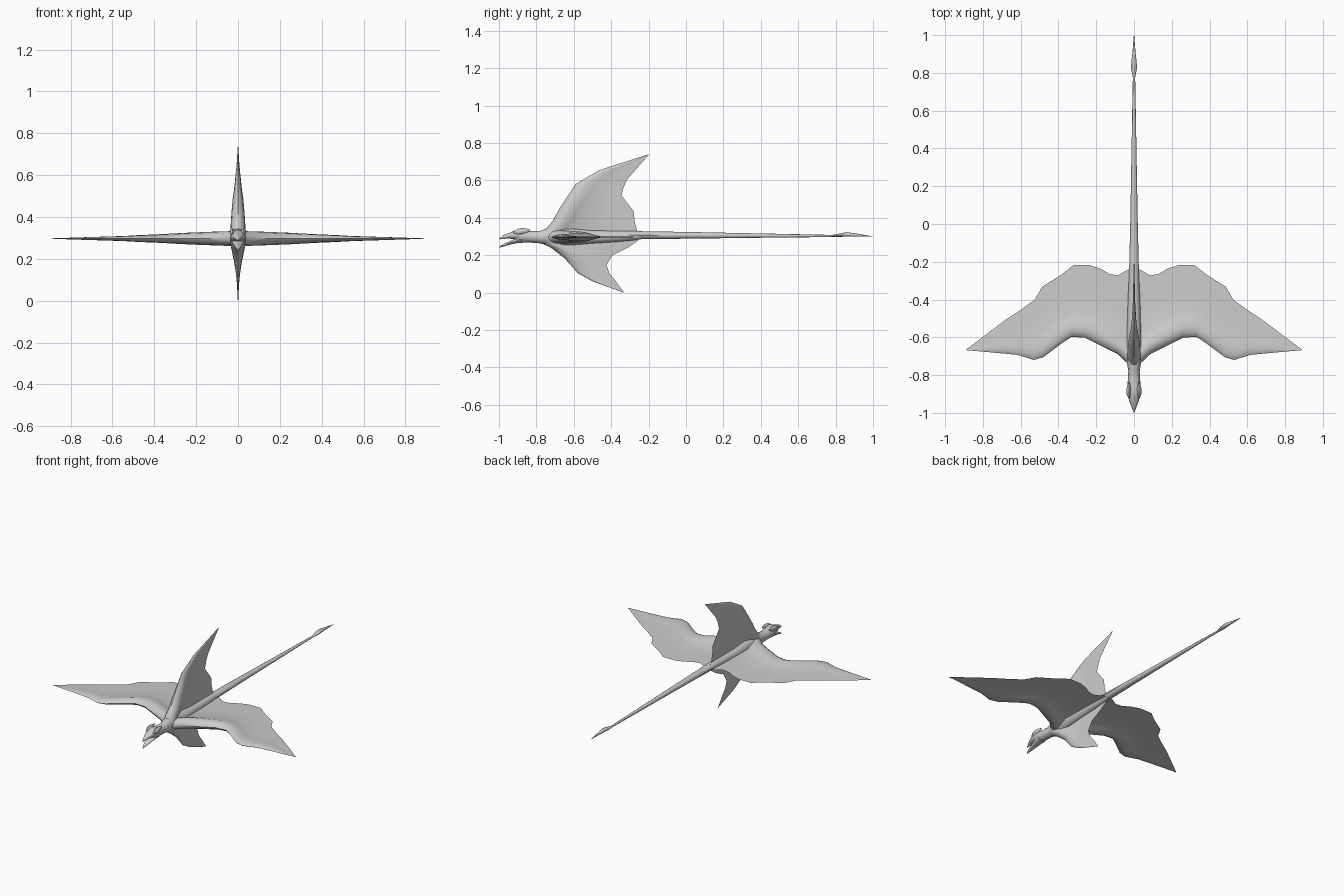
import bpy, bmesh, math
from mathutils import Vector

AXIS_Z = 0.297
grey = bpy.data.materials.new("plain grey")
grey.diffuse_color = (0.6, 0.6, 0.6, 1)


def loft(name, rings, angle=50):
    """Skin a list of equal-length closed rings and cap both ends."""
    bm = bmesh.new()
    rows = [[bm.verts.new(p) for p in ring] for ring in rings]
    n = len(rows[0])
    for a, b in zip(rows, rows[1:]):
        for i in range(n):
            j = (i + 1) % n
            bm.faces.new((a[i], a[j], b[j], b[i]))
    bm.faces.new(rows[0])
    bm.faces.new(rows[-1])
    bmesh.ops.remove_doubles(bm, verts=bm.verts[:], dist=0.0002)
    bmesh.ops.recalc_face_normals(bm, faces=bm.faces[:])
    mesh = bpy.data.meshes.new(name)
    bm.to_mesh(mesh)
    bm.free()
    mesh.materials.append(grey)
    obj = bpy.data.objects.new(name, mesh)
    bpy.context.collection.objects.link(obj)
    bpy.ops.object.select_all(action='DESELECT')
    obj.select_set(True)
    bpy.context.view_layer.objects.active = obj
    bpy.ops.object.shade_smooth_by_angle(angle=math.radians(angle))
    return obj


def tube(name, stations, sides=12, angle=50):
    """Stations along y: (y, half width, bottom z, top z)."""
    rings = []
    for y, w, lo, hi in stations:
        mid, h = (lo + hi) / 2, (hi - lo) / 2
        rings.append([(w * math.cos(t), y, mid + h * math.sin(t))
                      for t in (2 * math.pi * k / sides for k in range(sides))])
    return loft(name, rings, angle)


def membrane_fin(name, stations, place):
    """Thick rounded arm on the leading edge, thin sheet behind it.
    Stations: (lead span, lead y, trail span, trail y, half thickness)."""
    rings = []
    for ls, ly, ts, ty, t in stations:
        lead, trail = Vector((ls, ly)), Vector((ts, ty))
        chord = (trail - lead).length
        arm = min(0.14, 0.5 * chord) / max(chord, 1e-5)
        sheet = min(0.0025, t * 0.4)
        prof = [(0.06 * arm, 0.45 * t), (0.2 * arm, 0.85 * t), (0.4 * arm, t),
                (0.7 * arm, 0.6 * t), (arm, max(0.15 * t, sheet)),
                ((1 + arm) / 2, sheet)]
        loop = [(0, 0)] + prof + [(1, 0)] + [(f, -h) for f, h in reversed(prof)]
        ring = []
        for f, h in loop:
            p = lead.lerp(trail, f)
            ring.append(place(p.x, p.y, h))
        rings.append(ring)
    return loft(name, rings)


# Side wings, mirrored
wing = [
    (0.00, -0.770, 0.00, -0.240, 0.036), (0.045, -0.728, 0.03, -0.240, 0.035),
    (0.085, -0.690, 0.085, -0.272, 0.034), (0.165, -0.650, 0.130, -0.265, 0.031),
    (0.215, -0.625, 0.180, -0.235, 0.029), (0.260, -0.602, 0.235, -0.218, 0.027),
    (0.330, -0.597, 0.320, -0.218, 0.023), (0.387, -0.635, 0.387, -0.270, 0.020),
    (0.480, -0.705, 0.487, -0.333, 0.016), (0.530, -0.720, 0.525, -0.400, 0.013),
    (0.615, -0.693, 0.600, -0.455, 0.010), (0.720, -0.683, 0.677, -0.505, 0.007),
    (0.888, -0.668, 0.889, -0.665, 0.001)]
for side, label in ((1, "right_wing"), (-1, "left_wing")):
    membrane_fin(label, wing, lambda s, y, h, k=side: (k * s, y, AXIS_Z + h))

# Upright top fin and lower fin (span is height here)
top_fin = [
    (0.297, -0.78, 0.297, -0.25, 0.034), (0.345, -0.745, 0.323, -0.26, 0.036),
    (0.382, -0.713, 0.382, -0.275, 0.034), (0.435, -0.685, 0.436, -0.280, 0.030),
    (0.490, -0.650, 0.480, -0.315, 0.025), (0.535, -0.620, 0.520, -0.345, 0.019),
    (0.580, -0.590, 0.565, -0.333, 0.014), (0.655, -0.463, 0.607, -0.313, 0.007),
    (0.739, -0.200, 0.736, -0.200, 0.001)]
lower_fin = [
    (0.297, -0.79, 0.297, -0.25, 0.034), (0.255, -0.755, 0.275, -0.26, 0.034),
    (0.240, -0.722, 0.243, -0.307, 0.030), (0.184, -0.650, 0.200, -0.393, 0.019),
    (0.145, -0.615, 0.147, -0.425, 0.012), (0.104, -0.580, 0.104, -0.410, 0.007),
    (0.060, -0.500, 0.060, -0.375, 0.004), (0.000, -0.334, 0.003, -0.334, 0.001)]
for label, fin in (("top_fin", top_fin), ("lower_fin", lower_fin)):
    membrane_fin(label, fin, lambda s, y, h: (h, y, s))

# Torso and neck
tube("body", [
    (-0.91, 0.026, 0.275, 0.325), (-0.88, 0.036, 0.268, 0.335),
    (-0.83, 0.033, 0.267, 0.330), (-0.78, 0.030, 0.263, 0.330),
    (-0.73, 0.038, 0.250, 0.350), (-0.66, 0.042, 0.248, 0.348),
    (-0.50, 0.036, 0.262, 0.332), (-0.35, 0.030, 0.272, 0.330),
    (-0.24, 0.024, 0.284, 0.328)])

# Open beak
tube("upper_beak", [
    (-0.998, 0.002, 0.284, 0.290), (-0.975, 0.011, 0.287, 0.308),
    (-0.945, 0.023, 0.290, 0.318), (-0.915, 0.031, 0.283, 0.332),
    (-0.885, 0.036, 0.278, 0.340), (-0.850, 0.030, 0.280, 0.333)])
tube("lower_beak", [
    (-0.998, 0.002, 0.240, 0.246), (-0.970, 0.012, 0.248, 0.262),
    (-0.935, 0.021, 0.258, 0.278), (-0.900, 0.028, 0.265, 0.293),
    (-0.860, 0.030, 0.267, 0.300)])

# Brow ridges over the eyes
for side, label in ((1, "right_brow"), (-1, "left_brow")):
    brow = tube(label, [
        (-0.925, 0.002, 0.318, 0.324), (-0.90, 0.012, 0.308, 0.340),
        (-0.875, 0.013, 0.310, 0.346), (-0.835, 0.003, 0.328, 0.338)], 8)
    brow.location.x = side * 0.027

# Long tail with a spade tip
tube("tail", [
    (-0.45, 0.028, 0.282, 0.330), (-0.25, 0.026, 0.285, 0.328),
    (0.0, 0.020, 0.288, 0.324), (0.4, 0.013, 0.293, 0.316),
    (0.79, 0.006, 0.297, 0.308)], 8)
tube("tail_tip", [
    (0.775, 0.006, 0.298, 0.307), (0.825, 0.016, 0.298, 0.316),
    (0.858, 0.014, 0.299, 0.323), (0.90, 0.009, 0.299, 0.317),
    (0.998, 0.001, 0.299, 0.301)], 8)
